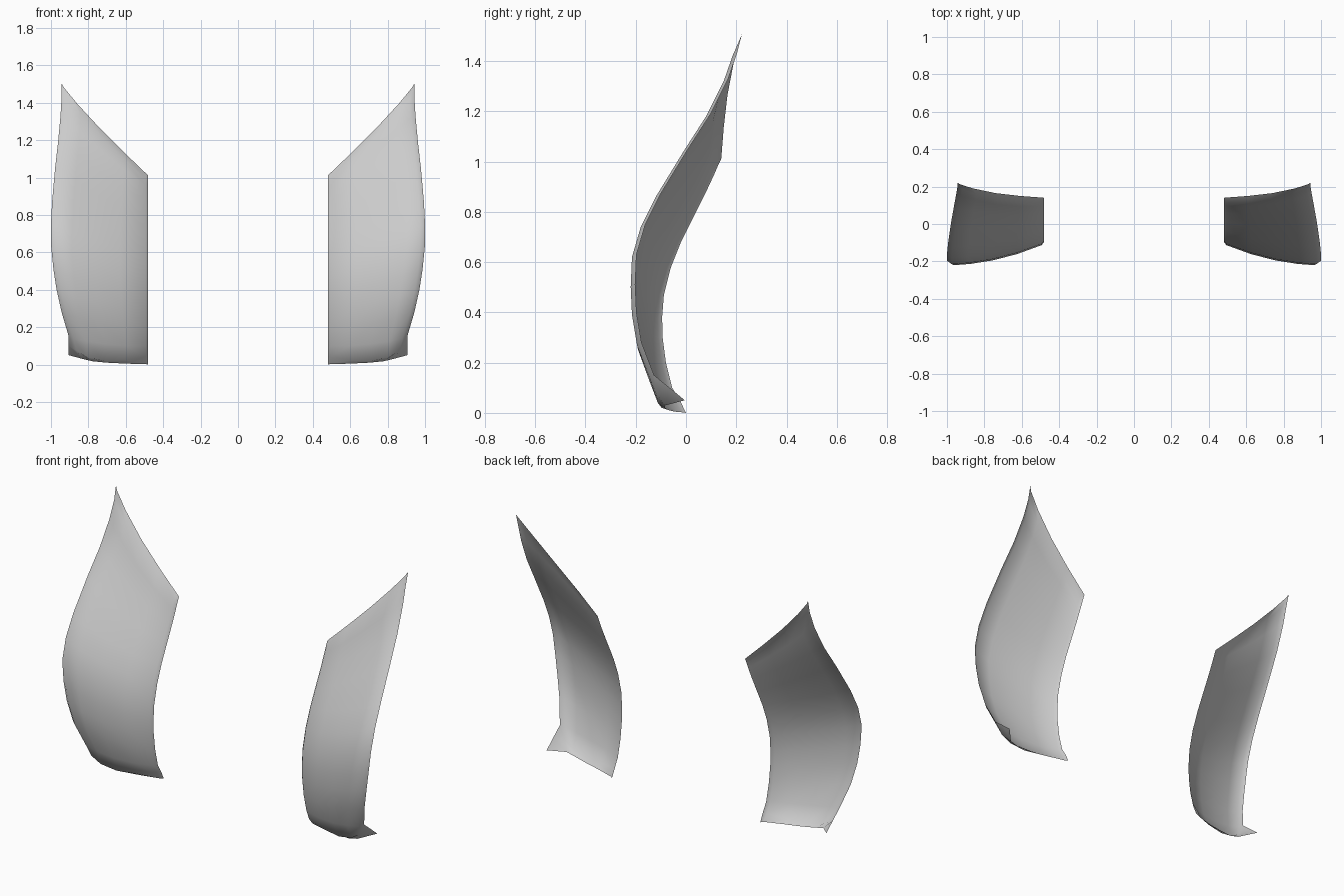
import bpy, bmesh

# Each row from bottom to top: inner edge (y, z), outer edge (x, y, z)
ROWS = [
    ((-0.055, 0.10), (0.905, -0.145, 0.15)),
    ((-0.080, 0.20), (0.943, -0.195, 0.28)),
    ((-0.093, 0.30), (0.970, -0.215, 0.40)),
    ((-0.095, 0.38), (0.987, -0.220, 0.51)),
    ((-0.088, 0.47), (0.999, -0.215, 0.63)),
    ((-0.060, 0.58), (1.000, -0.180, 0.75)),
    ((-0.020, 0.68), (0.994, -0.120, 0.87)),
    ((0.030, 0.78), (0.978, -0.010, 1.05)),
    ((0.078, 0.875), (0.962, 0.080, 1.19)),
    ((0.115, 0.955), (0.949, 0.150, 1.33)),
    ((0.130, 0.990), (0.943, 0.185, 1.43)),
]
X_IN = 0.48
LIP = 0.018
STEPS = (0.0, 0.28, 0.56, 0.82, 1.0)


def panel_row(inner, outer, lip=LIP):
    """Bowed strip with a small turned-back lip at both ends."""
    a = (X_IN + 0.014, inner[0] - lip, inner[1])
    b = (outer[0] - 0.025, outer[1], outer[2] - 0.01)
    pts = [(X_IN, *inner)]
    for t in STEPS:
        bow = 4 * t * (1 - t)
        pts.append((a[0] + (b[0] - a[0]) * t,
                    a[1] + (b[1] - a[1]) * t - 0.022 * bow,
                    a[2] + (b[2] - a[2]) * t - 0.012 * bow))
    pts.append((outer[0], outer[1] + lip, outer[2]))
    return pts


# Curled foot with the outer corner kicked back
grid = [
    [(0.48, 0, 0), (0.49, -0.012, 0.002), (0.60, -0.045, 0.005), (0.70, -0.067, 0.010),
     (0.78, -0.083, 0.018), (0.83, -0.083, 0.03), (0.905, -0.005, 0.05)],
    [(0.48, -0.022, 0.045), (0.492, -0.045, 0.04), (0.61, -0.078, 0.025), (0.72, -0.097, 0.020),
     (0.81, -0.112, 0.04), (0.865, -0.118, 0.075), (0.905, -0.065, 0.10)],
]
# Main bowed sheet
grid += [panel_row(i, o) for i, o in ROWS]
# Slanted top edge ending in a point
grid.append([(0.48, 0.140, 1.01), (0.49, 0.141, 1.02), (0.61, 0.150, 1.135), (0.74, 0.165, 1.265),
             (0.86, 0.190, 1.395), (0.93, 0.212, 1.48), (0.945, 0.222, 1.505)])

bm = bmesh.new()
rows = [[bm.verts.new(p) for p in row] for row in grid]
for r0, r1 in zip(rows, rows[1:]):
    for k in range(len(r0) - 1):
        bm.faces.new((r0[k], r0[k + 1], r1[k + 1], r1[k]))
mesh = bpy.data.meshes.new("curved_side_panels")
bm.to_mesh(mesh)
bm.free()
mesh.shade_smooth()

panels = bpy.data.objects.new("curved_side_panels", mesh)
bpy.context.collection.objects.link(panels)
# Opposite panel
mirror = panels.modifiers.new("mirror", 'MIRROR')
mirror.use_axis[0] = True
mirror.use_mirror_merge = False
